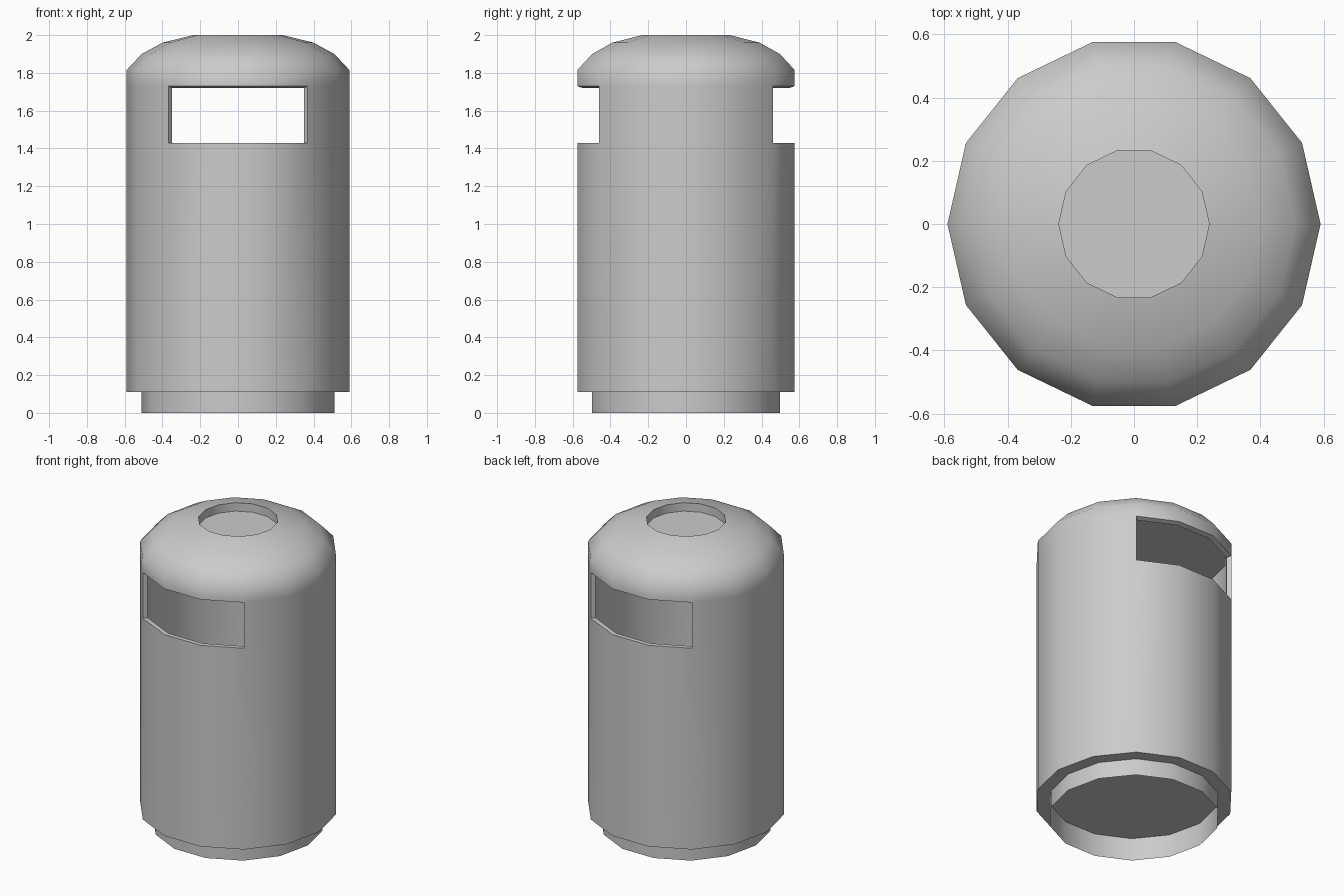
import bpy, bmesh, math

if "Cube" in bpy.data.objects:
    bpy.data.objects.remove(bpy.data.objects["Cube"])

N = 14                                # sides of the bin
SLOT_RUNS = [(2, 5), (9, 12)]         # corner ranges of back and front openings
SLOT_SIDES = {k for a, b in SLOT_RUNS for k in range(a, b)}
R_IN = 0.56                           # radius of the inner wall


def ring(bm, r, z):
    return [bm.verts.new((r * math.cos(2 * math.pi * k / N),
                          r * math.sin(2 * math.pi * k / N), z)) for k in range(N)]


def bridge(bm, a, b, sides=range(N)):
    for k in sides:
        j = (k + 1) % N
        bm.faces.new((a[k], a[j], b[j], b[k]))


def lathe(bm, profile, slot_row=None):
    rings = [ring(bm, r, z) for r, z in profile]
    for i in range(len(rings) - 1):
        sides = [k for k in range(N) if i != slot_row or k not in SLOT_SIDES]
        bridge(bm, rings[i], rings[i + 1], sides)
    return rings


# Outer shell: underside recess, body, domed lid, recessed top
bm = bmesh.new()
outer = lathe(bm, [(0.51, 0.15), (0.51, 0.11), (0.59, 0.11), (0.59, 1.43),
                   (0.59, 1.73), (0.59, 1.815), (0.51, 1.90), (0.40, 1.96),
                   (0.238, 2.0), (0.238, 1.945)], slot_row=3)
bm.faces.new(outer[0])
bm.faces.new(outer[-1])

# Inner cavity with flat floor, and a ceiling level with the lid's rim
inner = lathe(bm, [(R_IN, 0.152), (R_IN, 1.43), (R_IN, 1.72), (R_IN, 1.81)], slot_row=1)
bm.faces.new(inner[0])
bm.faces.new(inner[-1])

# Sills, heads and jambs of the two openings
bridge(bm, outer[3], inner[1], SLOT_SIDES)
bridge(bm, outer[4], inner[2], SLOT_SIDES)
for run in SLOT_RUNS:
    for k in run:
        bm.faces.new((outer[3][k], outer[4][k], inner[2][k], inner[1][k]))
bmesh.ops.recalc_face_normals(bm, faces=bm.faces[:])

# Thin foot ring hanging from the underside
bridge(bm, ring(bm, 0.51, 0.0), outer[1])

mesh = bpy.data.meshes.new("bin_body")
bm.to_mesh(mesh)
bm.free()
body = bpy.data.objects.new("bin_body", mesh)
bpy.context.collection.objects.link(body)
body.select_set(True)
bpy.context.view_layer.objects.active = body
bpy.ops.object.shade_smooth_by_angle(angle=math.radians(50))
for p in mesh.polygons:               # flat caps stay flat
    if len(p.vertices) > 4:
        p.use_smooth = False
